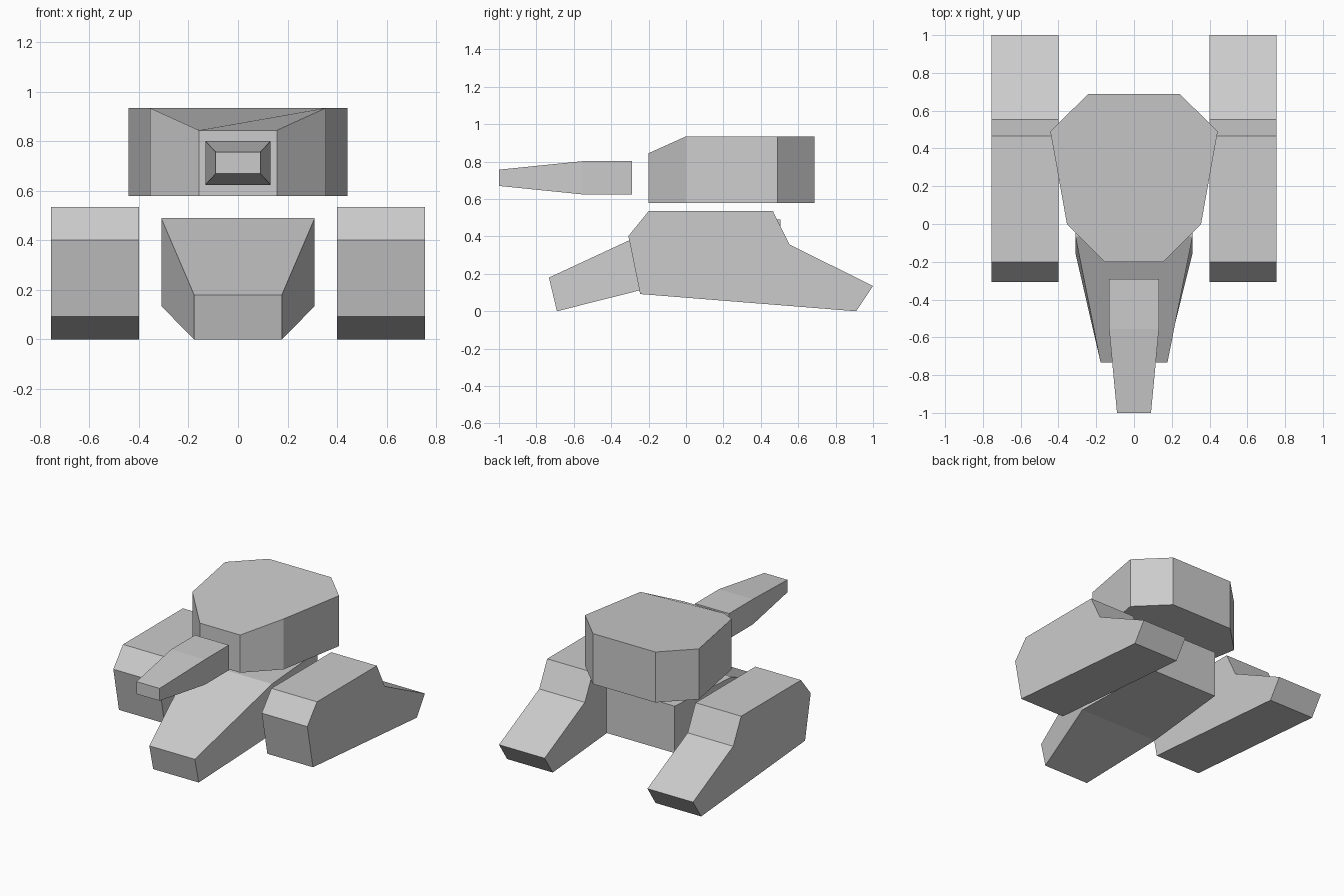
import bpy, bmesh

if "Cube" in bpy.data.objects:
    bpy.data.objects.remove(bpy.data.objects["Cube"], do_unlink=True)

grey = bpy.data.materials.new("plain_grey")
grey.use_nodes = True
colour = (0.6, 0.6, 0.6, 1)
grey.diffuse_color = colour
grey.node_tree.nodes["Principled BSDF"].inputs["Base Color"].default_value = colour


def loft(name, rings):
    """Join rings of equal point count into a closed, flat-shaded solid."""
    bm = bmesh.new()
    loops = [[bm.verts.new(p) for p in ring] for ring in rings]
    n = len(loops[0])
    for a, b in zip(loops, loops[1:]):
        for i in range(n):
            j = (i + 1) % n
            bm.faces.new((a[i], a[j], b[j], b[i]))
    bm.faces.new(loops[0][::-1])
    bm.faces.new(loops[-1])
    bmesh.ops.recalc_face_normals(bm, faces=bm.faces)
    mesh = bpy.data.meshes.new(name)
    bm.to_mesh(mesh)
    bm.free()
    mesh.materials.append(grey)
    obj = bpy.data.objects.new(name, mesh)
    bpy.context.collection.objects.link(obj)
    return obj


def section(half_width, bottom, top):
    """Four-cornered cross-section; bottom and top are (y, z)."""
    w = half_width
    return [(-w, *bottom), (w, *bottom), (w, *top), (-w, *top)]


# Hull: narrow low nose widening to the body, then a slight taper to the back
loft("hull", [
    section(0.177, (-0.69, 0.0), (-0.733, 0.18)),
    section(0.31, (-0.155, 0.135), (-0.065, 0.49)),
    section(0.265, (0.505, 0.16), (0.505, 0.49)),
])

# Track pods: one side profile (y, z) swept across the width, on both sides
pod = [(-0.2, 0.535), (0.465, 0.535), (0.553, 0.357), (1.0, 0.135),
       (0.91, 0.0), (-0.245, 0.092), (-0.308, 0.402)]
for side, s in (("left", 1), ("right", -1)):
    loft(side + "_track_pod", [[(s * x, y, z) for y, z in pod] for x in (0.4, 0.755)])

# Turret: eight-sided plan with the front edge of the roof lowered
half = [(0.157, -0.2), (0.355, 0.0), (0.443, 0.49), (0.243, 0.688)]
plan = half + [(-x, y) for x, y in reversed(half)]
loft("turret", [
    [(x, y, 0.58) for x, y in plan],
    [(x, y, 0.845 if y < -0.1 else 0.935) for x, y in plan],
])

# Gun barrel: straight block with a tapered muzzle
loft("gun_barrel", [
    section(0.09, (-1.0, 0.67), (-1.0, 0.757)),
    section(0.132, (-0.555, 0.625), (-0.555, 0.802)),
    section(0.132, (-0.29, 0.625), (-0.29, 0.802)),
])
